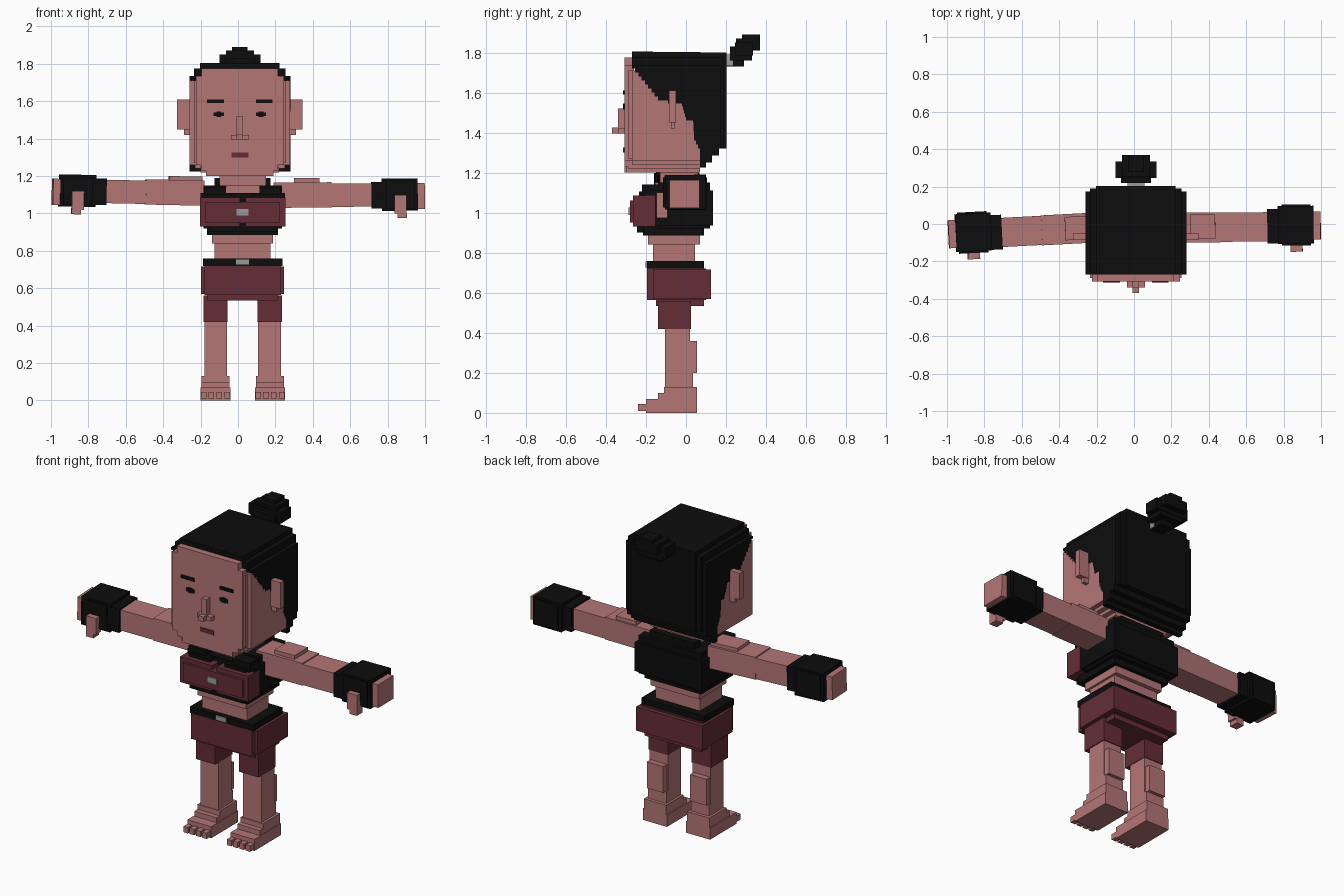
import bpy, bmesh, math
from mathutils import Matrix, Vector

CX = 0.01  # body centre line


def material(name, rgb):
    m = bpy.data.materials.new(name)
    m.diffuse_color = (*rgb, 1)
    return m


SKIN = material("skin", (0.46, 0.18, 0.18))
BLACK = material("black", (0.004, 0.004, 0.004))
MAROON = material("maroon", (0.13, 0.027, 0.037))
GREY = material("metal_grey", (0.33, 0.33, 0.33))


def finish(name, bm, mat, matrix=None):
    if matrix:
        bm.transform(matrix)
    bmesh.ops.recalc_face_normals(bm, faces=bm.faces)
    me = bpy.data.meshes.new(name)
    bm.to_mesh(me)
    bm.free()
    me.materials.append(mat)
    ob = bpy.data.objects.new(name, me)
    bpy.context.collection.objects.link(ob)
    return ob


def boxes(name, mat, *items, matrix=None):
    """Each item is (x0, x1, y0, y1, z0, z1)."""
    bm = bmesh.new()
    for x0, x1, y0, y1, z0, z1 in items:
        m = Matrix.Translation(((x0 + x1) / 2, (y0 + y1) / 2, (z0 + z1) / 2))
        bmesh.ops.create_cube(bm, size=1, matrix=m @ Matrix.Diagonal((x1 - x0, y1 - y0, z1 - z0, 1)))
    return finish(name, bm, mat, matrix)


def centred(name, mat, *items):
    """Each item is (half width, y0, y1, z0, z1)."""
    return boxes(name, mat, *[(CX - w, CX + w, *r) for w, *r in items])


def prism(name, mat, profile, half):
    """Side profile of (y, z) points extruded across x."""
    bm = bmesh.new()
    f = bm.faces.new([bm.verts.new((CX - half, y, z)) for y, z in profile])
    ext = bmesh.ops.extrude_face_region(bm, geom=[f])
    verts = [v for v in ext["geom"] if isinstance(v, bmesh.types.BMVert)]
    bmesh.ops.translate(bm, verts=verts, vec=(2 * half, 0, 0))
    return finish(name, bm, mat)


def stairs(pts, step=0.02):
    """Turn a polyline into voxel steps going down in z."""
    out = []
    for (ya, za), (yb, zb) in zip(pts, pts[1:]):
        n = max(1, round(abs(zb - za) / step))
        for i in range(n):
            y = ya + (yb - ya) * (i + 1) / n
            out += [(y, za + (zb - za) * i / n), (y, za + (zb - za) * (i + 1) / n)]
    return out


# head: core, stepped jaw and face plate
centred("head", SKIN,
        (0.268, -0.27, 0.08, 1.26, 1.71),
        (0.24, -0.27, 0.075, 1.24, 1.27), (0.21, -0.29, 0.07, 1.22, 1.25),
        (0.18, -0.30, 0.07, 1.20, 1.23))
centred("face_plate", SKIN,
        (0.235, -0.308, -0.26, 1.26, 1.735), (0.245, -0.29, -0.26, 1.27, 1.71),
        (0.205, -0.308, -0.26, 1.23, 1.775), (0.17, -0.308, -0.26, 1.20, 1.24))

# hair: stepped hairline running from brow to nape
edge = [(-0.27, 1.72), (-0.14, 1.56), (-0.09, 1.545), (-0.02, 1.53), (0.0, 1.46),
        (0.035, 1.45), (0.04, 1.36), (0.07, 1.30), (0.07, 1.225)]
front = [(-0.27, 1.72)] + stairs(edge)
nape = [(0.10, 1.225), (0.10, 1.25), (0.13, 1.25), (0.13, 1.285), (0.165, 1.285), (0.165, 1.32)]
prism("hair_sides", BLACK, front + nape + [(0.175, 1.32), (0.175, 1.735), (-0.27, 1.735)], 0.27)
prism("hair_middle", BLACK, front + nape + [(0.19, 1.32), (0.19, 1.775), (-0.27, 1.775)], 0.245)
prism("hair_back", BLACK, front + nape + [(0.203, 1.32), (0.203, 1.80), (-0.27, 1.805)], 0.213)

# topknot and its clasp
centred("topknot_clasp", GREY, (0.045, 0.175, 0.235, 1.735, 1.79))
centred("topknot", BLACK,
        (0.04, 0.19, 0.29, 1.73, 1.785), (0.08, 0.22, 0.33, 1.76, 1.83),
        (0.11, 0.245, 0.335, 1.785, 1.85), (0.075, 0.25, 0.37, 1.81, 1.87),
        (0.042, 0.28, 0.37, 1.82, 1.89))

# face details
centred("nose", SKIN, (0.017, -0.34, -0.30, 1.42, 1.52), (0.048, -0.34, -0.30, 1.395, 1.42),
        (0.017, -0.37, -0.30, 1.395, 1.425))
centred("mouth", MAROON, (0.046, -0.314, -0.306, 1.30, 1.325))
for s, side in ((-1, "left"), (1, "right")):
    def span(a, b):
        return sorted((CX + s * a, CX + s * b))
    boxes(side + "_eyebrow", BLACK, (*span(0.085, 0.175), -0.314, -0.306, 1.59, 1.61))
    boxes(side + "_eye", BLACK, (*span(0.085, 0.14), -0.314, -0.306, 1.52, 1.54),
          (*span(0.10, 0.125), -0.314, -0.306, 1.515, 1.545))
    boxes(side + "_ear", SKIN, (*span(0.25, 0.335), -0.085, -0.05, 1.45, 1.61),
          (*span(0.25, 0.30), -0.075, -0.055, 1.42, 1.46))

# torso
BX = CX + 0.015
CX = BX
centred("neck", SKIN, (0.125, -0.13, 0.06, 1.12, 1.205), (0.09, -0.155, 0.04, 1.07, 1.15))
centred("waist", SKIN, (0.163, -0.19, 0.07, 0.84, 0.905), (0.15, -0.165, 0.045, 0.74, 0.84))
centred("vest", BLACK,
        (0.225, -0.20, 0.135, 0.935, 1.11), (0.21, -0.14, 0.12, 0.92, 1.15),
        (0.19, -0.215, 0.09, 0.885, 0.94), (0.15, 0.04, 0.10, 1.10, 1.19),
        (0.18, -0.245, -0.15, 0.90, 0.96))
for s, side in ((-1, "left"), (1, "right")):
    x = sorted((CX + s * 0.09, CX + s * 0.205))
    x2 = sorted((CX + s * 0.05, CX + s * 0.19))
    boxes(side + "_vest_strap", BLACK, (*x, -0.22, 0.08, 1.05, 1.14), (*x2, -0.235, -0.12, 1.05, 1.105))
    c = sorted((CX + s * 0.015, CX + s * 0.228))
    c2 = sorted((CX, CX + s * 0.20))
    boxes(side + "_chest_panel", MAROON, (*c, -0.265, -0.155, 0.93, 1.085),
          (*c2, -0.28, -0.20, 0.95, 1.06))
centred("chest_clasp", GREY, (0.032, -0.288, -0.275, 0.988, 1.025))

# belt and shorts
centred("belt", BLACK, (0.212, -0.195, 0.09, 0.72, 0.758))
centred("belt_buckle", GREY, (0.035, -0.202, -0.19, 0.727, 0.755))
centred("shorts", MAROON, (0.205, -0.195, 0.10, 0.565, 0.722), (0.222, -0.165, 0.125, 0.57, 0.715),
        (0.19, -0.15, 0.09, 0.535, 0.57))

# legs and feet
for s, side in ((-1, "left"), (1, "right")):
    def leg(a, b):
        return sorted((CX + s * a, CX + s * b))
    boxes(side + "_short_leg", MAROON, (*leg(0.08, 0.21), -0.14, 0.025, 0.42, 0.56))
    boxes(side + "_leg", SKIN, (*leg(0.083, 0.205), -0.105, 0.02, 0.05, 0.425),
          (*leg(0.09, 0.20), -0.095, 0.055, 0.20, 0.36),
          (*leg(0.083, 0.205), -0.105, 0.035, 0.10, 0.20))
    toes = [(*leg(0.068 + i * 0.042, 0.068 + i * 0.042 + 0.03), -0.24, -0.19, 0.01, 0.045) for i in range(4)]
    boxes(side + "_foot", SKIN, (*leg(0.065, 0.225), -0.20, 0.055, 0.0, 0.07),
          (*leg(0.07, 0.22), -0.14, 0.055, 0.05, 0.10),
          (*leg(0.07, 0.22), -0.11, 0.055, 0.09, 0.13), *toes)

# arms: built along +x, then mirrored and tilted about the shoulder
for s, side, yaw, pitch, dz in ((-1, "left", 3.0, 1.2, 0.012), (1, "right", 0.6, 0.4, 0.0)):
    pivot = Matrix.Translation((0.23, 0, 1.09 + dz))
    tilt = Matrix.Rotation(math.radians(-pitch), 4, 'Y') @ Matrix.Rotation(
        math.radians(yaw if s > 0 else -yaw), 4, 'Z')
    place = Matrix.Diagonal((s, 1, 1, 1)) @ pivot @ tilt @ pivot.inverted() @ Matrix.Translation((0, 0, dz))
    if s < 0:
        place = Matrix.Translation((0.004, 0, 0)) @ place
    boxes(side + "_arm", SKIN, (0.19, 0.50, -0.10, 0.06, 1.03, 1.165),
          (0.50, 0.74, -0.098, 0.058, 1.033, 1.158),
          ((0.20, 0.375, -0.08, 0.045, 1.10, 1.185) if s < 0 else (0.30, 0.435, -0.08, 0.05, 1.10, 1.188)),
          matrix=place)
    boxes(side + "_cuff", BLACK, (0.713, 0.80, -0.11, 0.075, 1.022, 1.165),
          (0.77, 0.96, -0.112, 0.09, 1.01, 1.182),
          (0.79, 0.945, -0.122, 0.098, 1.02, 1.172), matrix=place)
    boxes(side + "_hand", SKIN, (0.93, 0.998, -0.09, 0.06, 1.018, 1.158),
          (0.835, 0.90, -0.155, -0.10, 0.995, 1.095),
          (0.85, 0.90, -0.155, -0.10, 0.97, 1.0), matrix=place)
